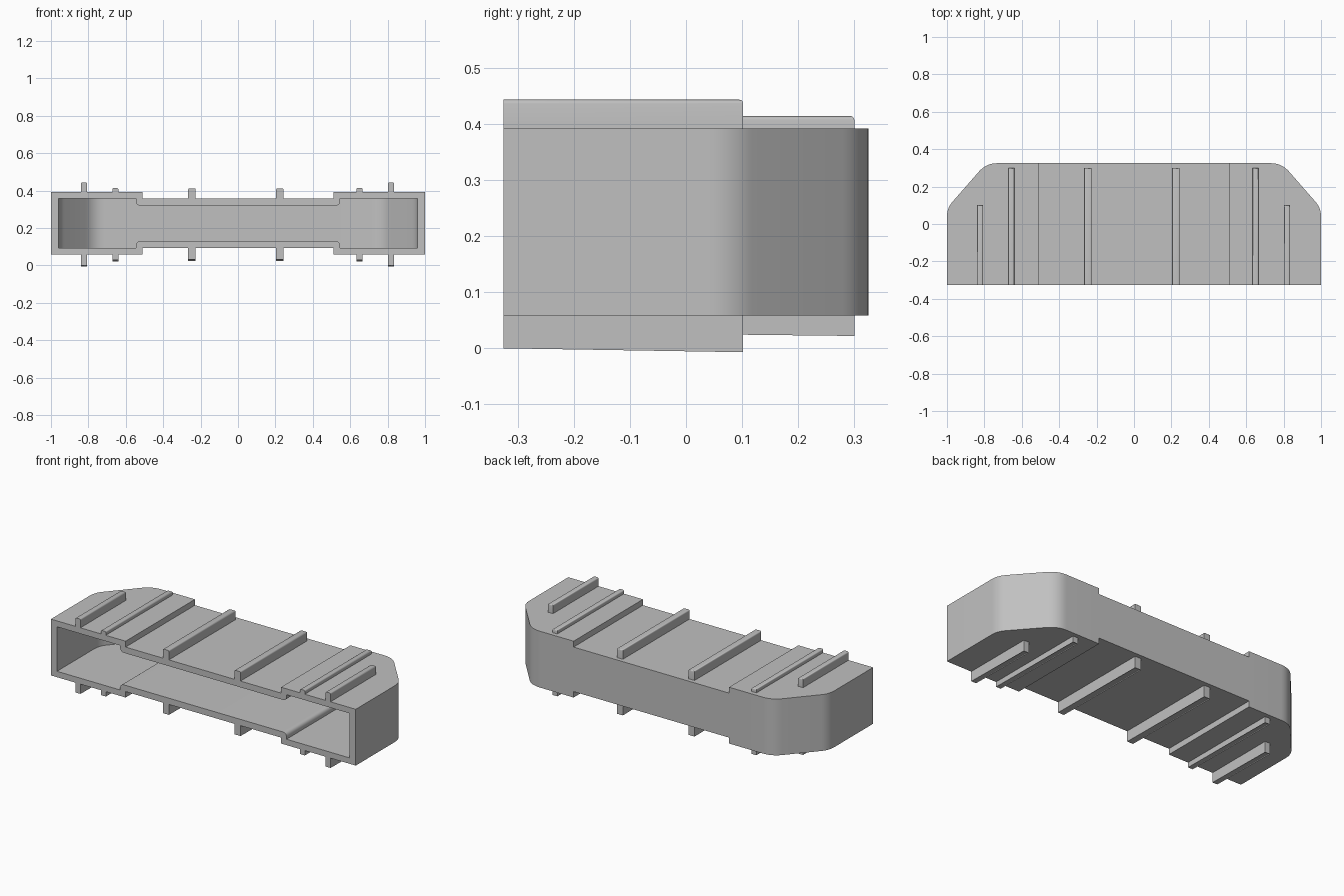
import bpy, bmesh, math
from mathutils import Vector

if "Cube" in bpy.data.objects:
    bpy.data.objects.remove(bpy.data.objects["Cube"])

grey = bpy.data.materials.new("plain_grey")
grey.diffuse_color = (0.53, 0.53, 0.53, 1)
grey.use_nodes = True
grey.node_tree.nodes["Principled BSDF"].inputs["Base Color"].default_value = grey.diffuse_color
FRONT, BACK, ZMID = -0.325, 0.325, 0.225


def make_object(name, bm):
    bmesh.ops.recalc_face_normals(bm, faces=bm.faces)
    mesh = bpy.data.meshes.new(name)
    bm.to_mesh(mesh)
    bm.free()
    mesh.materials.append(grey)
    ob = bpy.data.objects.new(name, mesh)
    bpy.context.collection.objects.link(ob)
    return ob


def prism(name, outline, offset):
    """Extrude a closed 3D outline along an offset."""
    bm = bmesh.new()
    face = bm.faces.new([bm.verts.new(p) for p in outline])
    # keep the starting cap so the prism is closed
    new = bmesh.ops.extrude_face_region(bm, geom=[face], use_keep_orig=True)["geom"]
    bmesh.ops.translate(bm, vec=offset,
                        verts=[g for g in new if isinstance(g, bmesh.types.BMVert)])
    return make_object(name, bm)


def fillet(prev, corner, nxt, size, steps=8):
    """Points of a rounded corner with the given tangent length."""
    p, c, n = Vector(prev), Vector(corner), Vector(nxt)
    a, b = c + (p - c).normalized() * size, c + (n - c).normalized() * size
    return [tuple(a * (1 - t) ** 2 + c * 2 * t * (1 - t) + b * t * t)
            for t in (i / steps for i in range(steps + 1))]


def mirror_x(half):
    return half + [(-x, v) for x, v in reversed(half)]


def boolean(ob, cutter, operation):
    mod = ob.modifiers.new("boolean", "BOOLEAN")
    mod.operation, mod.object, mod.solver = operation, cutter, "EXACT"
    bpy.context.view_layer.update()
    bpy.context.view_layer.objects.active = ob
    bpy.ops.object.modifier_apply(modifier=mod.name)
    bpy.data.objects.remove(cutter)
    bpy.context.view_layer.update()


def body(name, side, back, front, half_profile):
    """Plan with cropped rounded back corners, intersected with a front profile."""
    (a, b), (c, d) = side, back
    plan = [(a, front)] + fillet((a, front), (a, b), (c, d), 0.045) \
        + fillet((a, b), (c, d), (0, d), 0.06)
    ob = prism(name, [(x, y, -0.2) for x, y in mirror_x(plan)], (0, 0, 0.9))
    upper = mirror_x(half_profile)              # right to left along the top
    lower = [(x, 2 * ZMID - z) for x, z in reversed(upper)]
    profile = prism("profile", [(x, -0.8, z) for x, z in upper + lower], (0, 1.6, 0))
    boolean(ob, profile, "INTERSECT")
    return ob


# Hollow shell: thick ends, thinner middle, open at the front
shell = body("shell", (1.0, 0.085), (0.79, BACK), FRONT,
             [(1.1, 0.392), (0.51, 0.392), (0.51, 0.357)])
step = fillet((0.546, 0.357), (0.546, 0.32), (0, 0.32), 0.027)
cavity = body("cavity", (0.96, 0.07), (0.772, 0.285), FRONT - 0.1,
              [(1.1, 0.357), (0.546, 0.357)] + step)
boolean(shell, cavity, "DIFFERENCE")


def rib(name, x, width, y_end, base, tip):
    """Rib flush with the front, rounded on its outer and back edges."""
    bm = bmesh.new()
    bmesh.ops.create_cube(bm, size=1)
    for v in bm.verts:
        v.co = (x + v.co.x * width, FRONT if v.co.y < 0 else y_end,
                base if v.co.z < 0 else tip)
    edges = [e for e in bm.edges
             if all(abs(v.co.z - tip) < 1e-5 for v in e.verts)
             and any(v.co.y > FRONT + 1e-4 for v in e.verts)]
    bmesh.ops.bevel(bm, geom=edges, offset=0.007, segments=3,
                    affect="EDGES", profile=0.5)
    return make_object(name, bm)


# Ribs on top and underside: name, centre x, width, back end, tip z, base z
ribs = [("outer_rib_left", -0.823, 0.033, 0.102, 0.443, 0.386),
        ("outer_rib_right", 0.818, 0.033, 0.102, 0.443, 0.386),
        ("thin_rib_left", -0.656, 0.032, 0.3, 0.414, 0.386),
        ("thin_rib_right", 0.65, 0.032, 0.3, 0.414, 0.386),
        ("middle_rib_left", -0.246, 0.04, 0.3, 0.412, 0.35),
        ("middle_rib_right", 0.224, 0.04, 0.3, 0.412, 0.35)]
parts = [shell]
for name, x, w, y, tip, base in ribs:
    parts.append(rib("top_" + name, x, w, y, base, tip))
    parts.append(rib("bottom_" + name, x, w, y, 2 * ZMID - base, 0.443 - tip))

# Smooth rounded corners, keep hard edges
bpy.context.view_layer.update()
for ob in parts:
    ob.select_set(True)
bpy.context.view_layer.objects.active = shell
bpy.ops.object.shade_smooth_by_angle(angle=math.radians(32))
